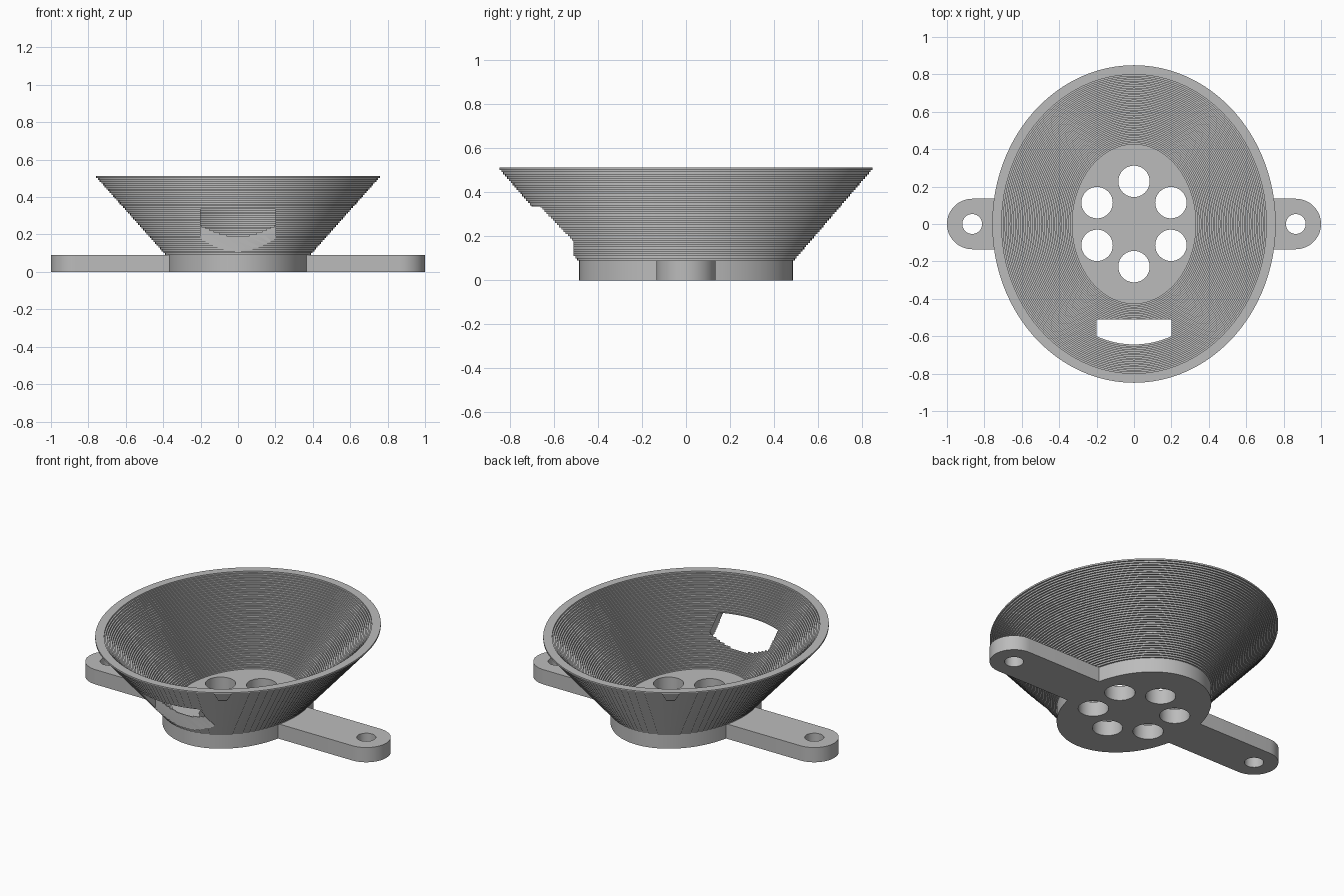
import bpy, bmesh, math

if "Cube" in bpy.data.objects:
    bpy.data.objects.remove(bpy.data.objects["Cube"])

BASE_H, TOP_H = 0.09, 0.512
LAYERS, SEGS = 42, 96

grey = bpy.data.materials.new("light grey")
grey.diffuse_color = (0.5, 0.5, 0.5, 1)
grey.use_nodes = True
grey.node_tree.nodes["Principled BSDF"].inputs["Base Color"].default_value = grey.diffuse_color


def ellipse(cx, cy, rx, ry, a0, a1, n, closed=False):
    steps = n if closed else n - 1
    return [(cx + rx * math.cos(a0 + (a1 - a0) * i / steps),
             cy + ry * math.sin(a0 + (a1 - a0) * i / steps)) for i in range(n)]


def finish(obj):
    bpy.ops.object.select_all(action='DESELECT')
    obj.select_set(True)
    bpy.context.view_layer.objects.active = obj
    bpy.ops.object.shade_smooth_by_angle(angle=math.radians(30))


# Base plate: ellipse with two rounded ears, drain holes and screw holes
RX, RY, EAR, EAR_X = 0.38, 0.486, 0.135, 0.865
t = math.asin(EAR / RY)
pi = math.pi
outline = (ellipse(EAR_X, 0, EAR, EAR, -pi / 2, pi / 2, 25)
           + ellipse(0, 0, RX, RY, t, pi - t, 45)
           + ellipse(-EAR_X, 0, EAR, EAR, pi / 2, 3 * pi / 2, 25)
           + ellipse(0, 0, RX, RY, pi + t, 2 * pi - t, 45))
loops = [outline]
for k in range(6):
    a = math.radians(30 + 60 * k)
    loops.append(ellipse(0.228 * math.cos(a), 0.228 * math.sin(a), 0.084, 0.084, 0, 2 * pi, 40, True))
for s in (-1, 1):
    loops.append(ellipse(s * EAR_X, 0, 0.053, 0.053, 0, 2 * pi, 32, True))

curve = bpy.data.curves.new("base_plate", 'CURVE')
curve.dimensions = '2D'
curve.fill_mode = 'BOTH'
curve.extrude = BASE_H / 2
for pts in loops:
    sp = curve.splines.new('POLY')
    sp.points.add(len(pts) - 1)
    for p, (x, y) in zip(sp.points, pts):
        p.co = (x, y, 0, 1)
    sp.use_cyclic_u = True
plate = bpy.data.objects.new("base_plate", curve)
plate.location.z = BASE_H / 2
bpy.context.collection.objects.link(plate)
curve.materials.append(grey)
plate.select_set(True)
bpy.context.view_layer.objects.active = plate
bpy.ops.object.convert(target='MESH')
plate = bpy.context.view_layer.objects.active
bm = bmesh.new()
bm.from_mesh(plate.data)
bmesh.ops.remove_doubles(bm, verts=bm.verts, dist=1e-5)
bmesh.ops.recalc_face_normals(bm, faces=bm.faces)
bm.to_mesh(plate.data)
bm.free()
finish(plate)


# Funnel: a stack of thin elliptical layers, each one a little wider
def wall(bottom, top):
    prof = []
    for i in range(LAYERS):
        f = i / (LAYERS - 1)
        rx, ry = (b + (e - b) * f for b, e in zip(bottom, top))
        for j in (i, i + 1):
            prof.append((rx, ry, BASE_H + (TOP_H - BASE_H) * j / LAYERS))
    return prof


profile = wall((0.39, 0.495), (0.758, 0.849)) + wall((0.33, 0.425), (0.708, 0.799))[::-1]
bm = bmesh.new()
rings = [[bm.verts.new((x, y, z)) for x, y in ellipse(0, 0, rx, ry, 0, 2 * pi, SEGS, True)]
         for rx, ry, z in profile]
for r, ring in enumerate(rings):
    nxt = rings[(r + 1) % len(rings)]
    for i in range(SEGS):
        j = (i + 1) % SEGS
        bm.faces.new((ring[i], ring[j], nxt[j], nxt[i]))
bmesh.ops.recalc_face_normals(bm, faces=bm.faces)
me = bpy.data.meshes.new("funnel")
bm.to_mesh(me)
bm.free()
me.materials.append(grey)
funnel = bpy.data.objects.new("funnel", me)
bpy.context.collection.objects.link(funnel)

# Front slot cut through the funnel wall
bpy.ops.mesh.primitive_cube_add(size=1, location=(0, -0.761, 0.2165))
cutter = bpy.context.object
cutter.name = "slot_cutter"
cutter.scale = (0.4, 0.5, 0.237)
cutter.hide_render = True
cutter.data.materials.append(grey)
bpy.context.view_layer.objects.active = funnel
mod = funnel.modifiers.new("slot", 'BOOLEAN')
mod.operation = 'DIFFERENCE'
mod.solver = 'EXACT'
mod.object = cutter
bpy.ops.object.modifier_apply(modifier=mod.name)
bpy.data.objects.remove(cutter)
finish(funnel)
